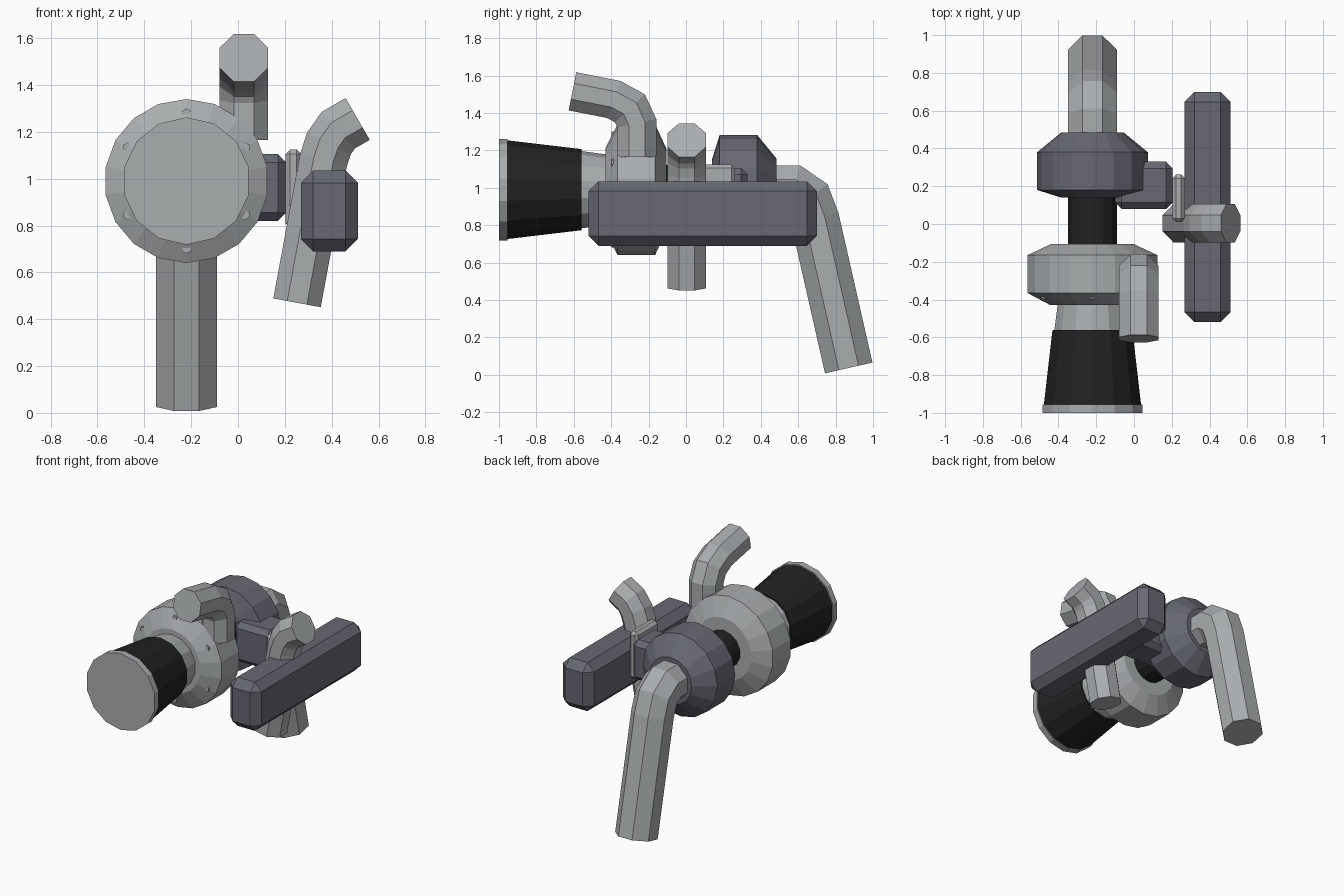
import bpy, bmesh, math
from mathutils import Vector

if "Cube" in bpy.data.objects:
    bpy.data.objects.remove(bpy.data.objects["Cube"])


def mat(name, c):
    m = bpy.data.materials.new(name)
    m.diffuse_color = (*c, 1)
    m.use_nodes = True
    m.node_tree.nodes["Principled BSDF"].inputs["Base Color"].default_value = m.diffuse_color
    return m


STEEL = mat("light_steel", (0.40, 0.42, 0.43))
IRON = mat("dark_iron", (0.135, 0.14, 0.17))
BLACK = mat("black_rubber", (0.016, 0.016, 0.016))
AX, AZ = -0.22, 0.99  # main axis, running along y


def finish(name, bm, m):
    bmesh.ops.recalc_face_normals(bm, faces=bm.faces)
    me = bpy.data.meshes.new(name)
    bm.to_mesh(me)
    bm.free()
    me.materials.append(m)
    ob = bpy.data.objects.new(name, me)
    bpy.context.collection.objects.link(ob)
    return ob


def loft(name, rings, m):
    """Skin a list of equal-sized rings and cap both ends."""
    bm = bmesh.new()
    vs = [[bm.verts.new(p) for p in r] for r in rings]
    n = len(vs[0])
    for a, b in zip(vs, vs[1:]):
        for i in range(n):
            j = (i + 1) % n
            bm.faces.new((a[i], a[j], b[j], b[i]))
    bm.faces.new(vs[0])
    bm.faces.new(vs[-1])
    return finish(name, bm, m)


def lathe(name, profile, n, m, x=AX, z=AZ, start=math.pi / 2):
    """Turn (radius, y) points around an axis parallel to y."""
    rings = []
    for r, y in profile:
        angs = [start + math.tau * i / n for i in range(n)]
        rings.append([(x + r * math.cos(a), y, z + r * math.sin(a)) for a in angs])
    return loft(name, rings, m)


def pipe(name, path, normal, apothem, m):
    """Mitred octagonal pipe along a path lying in the plane with this normal."""
    pts, nrm = [Vector(p) for p in path], Vector(normal)
    r = apothem / math.cos(math.pi / 8)
    rings = []
    for i, p in enumerate(pts):
        d0 = (p - pts[i - 1]).normalized() if i else None
        d1 = (pts[i + 1] - p).normalized() if i < len(pts) - 1 else None
        d0, d1 = d0 or d1, d1 or d0
        t = (d0 + d1).normalized()
        side = nrm.cross(t) / t.dot(d0)
        angs = [math.pi / 8 + math.tau * k / 8 for k in range(8)]
        rings.append([p + nrm * r * math.cos(a) + side * r * math.sin(a) for a in angs])
    return loft(name, rings, m)


def block(name, lo, hi, bevel, m):
    """Box with chamfered edges."""
    bm = bmesh.new()
    bmesh.ops.create_cube(bm, size=1)
    for v in bm.verts:
        v.co = [l + (c + 0.5) * (h - l) for l, h, c in zip(lo, hi, v.co)]
    bmesh.ops.bevel(bm, geom=bm.edges[:], offset=bevel, segments=1,
                    affect='EDGES', profile=0.5)
    return finish(name, bm, m)


# Housings and shaft on the main axis
lathe("compressor_housing", [(0.22, -0.105), (0.35, -0.165), (0.35, -0.365), (0.225, -0.43)], 18, STEEL)
lathe("turbine_housing", [(0.165, 0.14), (0.293, 0.18), (0.293, 0.38), (0.165, 0.485)], 16, IRON)
lathe("centre_shaft", [(0.132, -0.15), (0.132, 0.17)], 14, BLACK)

# Intake
lathe("intake_neck", [(0.185, -0.40), (0.208, -0.57)], 14, STEEL)
lathe("intake_hose", [(0.217, -0.56), (0.264, -0.957)], 14, BLACK)
lathe("intake_rim", [(0.272, -0.955), (0.272, -1.0)], 14, STEEL)

# Bolts round the compressor cover
for k in range(6):
    a = math.pi / 2 + k * math.pi / 3
    lathe(f"cover_bolt_{k + 1}", [(0.02, -0.35), (0.02, -0.398)], 6, STEEL,
          AX + 0.29 * math.cos(a), AZ + 0.29 * math.sin(a), a)

# Pipes
pipe("exhaust_pipe", [(AX, 0.42, AZ), (AX, 0.57, AZ), (AX, 0.65, 0.935),
                      (AX, 0.69, 0.83), (AX, 0.87, 0.037)], (1, 0, 0), 0.13, STEEL)
pipe("outlet_pipe", [(0.025, -0.263, 1.165), (0.025, -0.263, 1.345), (0.025, -0.30, 1.425),
                     (0.025, -0.385, 1.472), (0.025, -0.607, 1.516)], (1, 0, 0), 0.104, STEEL)
pipe("wastegate_pipe", [(0.252, 0.004, 0.47), (0.365, 0.004, 1.08), (0.388, 0.004, 1.15),
                        (0.428, 0.004, 1.207), (0.511, 0.004, 1.255)], (0, 1, 0), 0.103, STEEL)

# Side block, flange and long actuator body
block("turbine_inlet_block", (-0.10, 0.08, 0.82), (0.205, 0.33, 1.105), 0.035, IRON)
block("inlet_flange", (0.203, 0.01, 0.79), (0.27, 0.262, 1.125), 0.02, STEEL)
block("manifold_box", (0.268, -0.52, 0.69), (0.512, 0.70, 1.035), 0.053, IRON)
